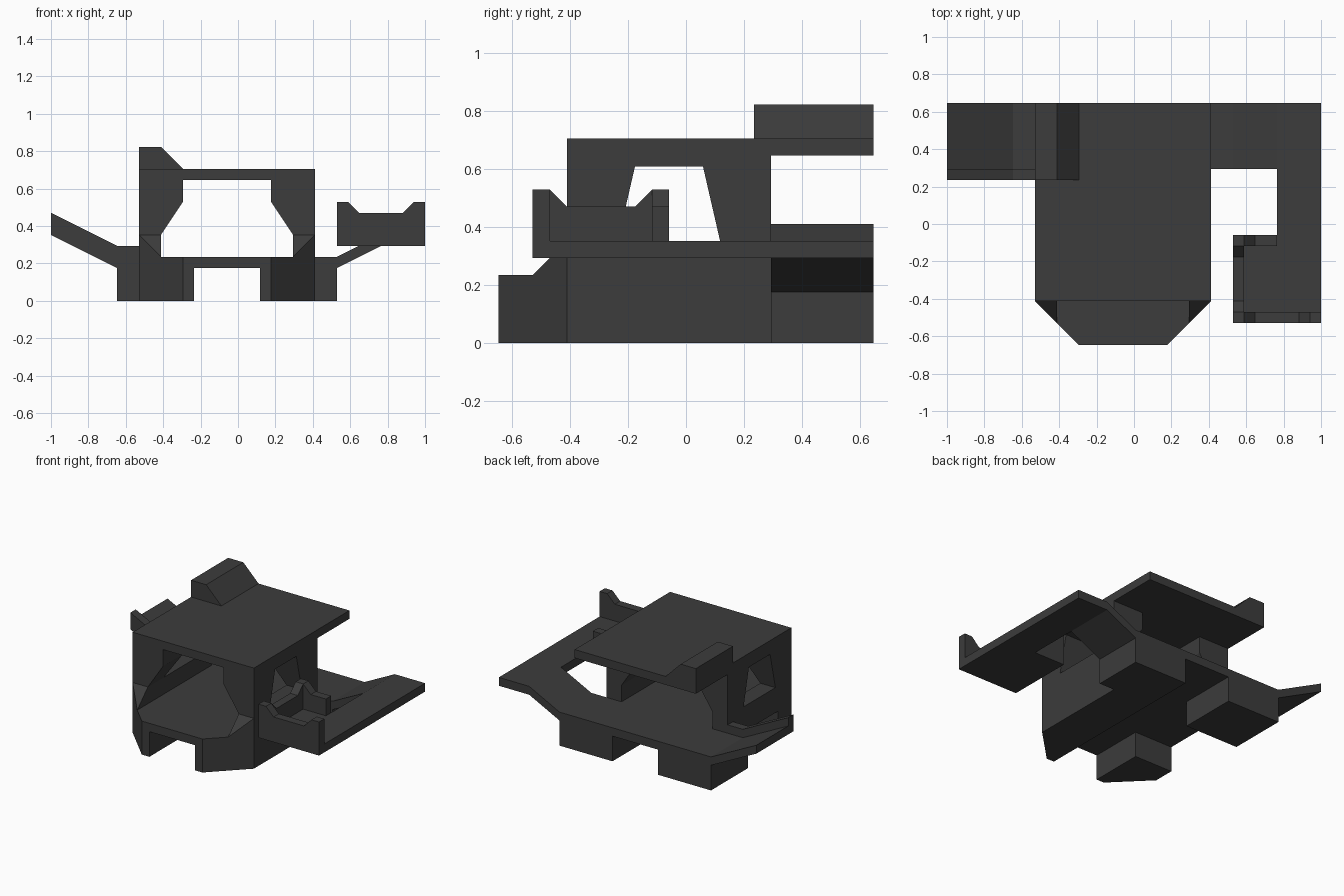
import bpy, bmesh

if "Cube" in bpy.data.objects:
    bpy.data.objects.remove(bpy.data.objects["Cube"])

U = 1 / 17  # the model sits on a regular block grid
dark = bpy.data.materials.new("dark_grey")
dark.diffuse_color = (0.045, 0.045, 0.045, 1)
dark.use_nodes = True
dark.node_tree.nodes["Principled BSDF"].inputs["Base Color"].default_value = dark.diffuse_color


def finish(name, bm):
    bmesh.ops.recalc_face_normals(bm, faces=bm.faces)
    me = bpy.data.meshes.new(name)
    bm.to_mesh(me)
    bm.free()
    me.materials.append(dark)
    ob = bpy.data.objects.new(name, me)
    bpy.context.collection.objects.link(ob)
    return ob


def prism(name, pts, axis, lo, hi):
    """Extrude a 2D profile (in the other two axes, in order) along an axis."""
    def place(p, d):
        c = list(p)
        c.insert("xyz".index(axis), d)
        return [v * U for v in c]
    bm = bmesh.new()
    a = [bm.verts.new(place(p, lo)) for p in pts]
    b = [bm.verts.new(place(p, hi)) for p in pts]
    bm.faces.new(a)
    bm.faces.new(b)
    n = len(pts)
    for i in range(n):
        j = (i + 1) % n
        bm.faces.new((a[i], a[j], b[j], b[i]))
    return finish(name, bm)


def box(name, x0, x1, y0, y1, z0, z1):
    return prism(name, [(x0, y0), (x1, y0), (x1, y1), (x0, y1)], "z", z0, z1)


def flip(pts):
    """Mirror about the cabin centre line x = -1."""
    return [(-2 - p[0], *p[1:]) for p in pts]


# Floor slab and feet
prism("floor", [(-9, -7), (-5, -11), (3, -11), (7, -7), (7, 5), (9, 5), (9, 11),
                (-11, 11), (-11, 4), (-9, 4)], "z", 3, 4)
prism("right_foot", [(2, -11), (3, -11), (7, -7), (7, 5), (9, 5), (9, 11), (2, 11)],
      "z", 0, 3)
prism("left_front_foot", [(-4, -11), (-5, -11), (-9, -7), (-9, -4.5), (-4, -4.5)],
      "z", 0, 3)
box("left_rear_foot", -11, -4, 4, 11, 0, 3)

# Side walls with tapered windows, and front corner gussets
cutter = prism("window_cutter", [(-4, 6), (2, 6), (1, 10.35), (-3, 10.35)], "x", -12, 10)
cutter.hide_render = True
cutter.hide_viewport = True
wall = [(7, 4), (7, 11), (3, 11), (3, 9), (5, 6), (5, 4)]
gusset = [(5, -7, 4), (5, -7, 6), (7, -7, 6), (7, -7, 4), (5, -9, 4)]
for side, f in (("right", list), ("left", flip)):
    w = prism(side + "_wall", f(wall), "y", -7, 5)
    m = w.modifiers.new("window", "BOOLEAN")
    m.object = cutter
    m.solver = "EXACT"
    bm = bmesh.new()
    vs = [bm.verts.new([c * U for c in p]) for p in f(gusset)]
    bmesh.ops.convex_hull(bm, input=vs)
    finish(side + "_gusset", bm)

# Roof and roof box
box("roof", -9, 7, -7, 11, 11, 12)
prism("roof_box", [(-9, 12), (-9, 14), (-7, 14), (-5, 12)], "y", 4, 11)

# Left wing with raised front lip
prism("left_wing", [(-11, 3), (-17, 6), (-17, 7), (-11, 4)], "y", 5, 11)
prism("left_wing_lip", [(-9, 3), (-11, 3), (-17, 6), (-17, 8), (-11, 5), (-9, 5)],
      "y", 4, 5)

# Right ramp and side platform
prism("right_ramp", [(9, 3), (9, 4), (13, 6), (13, 5)], "y", 5, 11)
prism("platform", [(9, -9), (17, -9), (17, 11), (13, 11), (13, -1), (9, -1)], "z", 5, 6)

# Platform railings with raised corners
prism("front_rail", [(9, 6), (9, 9), (10, 9), (11, 8), (15, 8), (16, 9), (17, 9), (17, 6)],
      "y", -9, -8)
prism("rear_rail", [(9, 6), (9, 9), (10, 9), (11, 8), (13, 8), (13, 6)], "y", -2, -1)
prism("inner_rail", [(-9, 6), (-9, 9), (-8, 9), (-7, 8), (-3, 8), (-2, 9), (-1, 9), (-1, 6)],
      "x", 9, 10)
